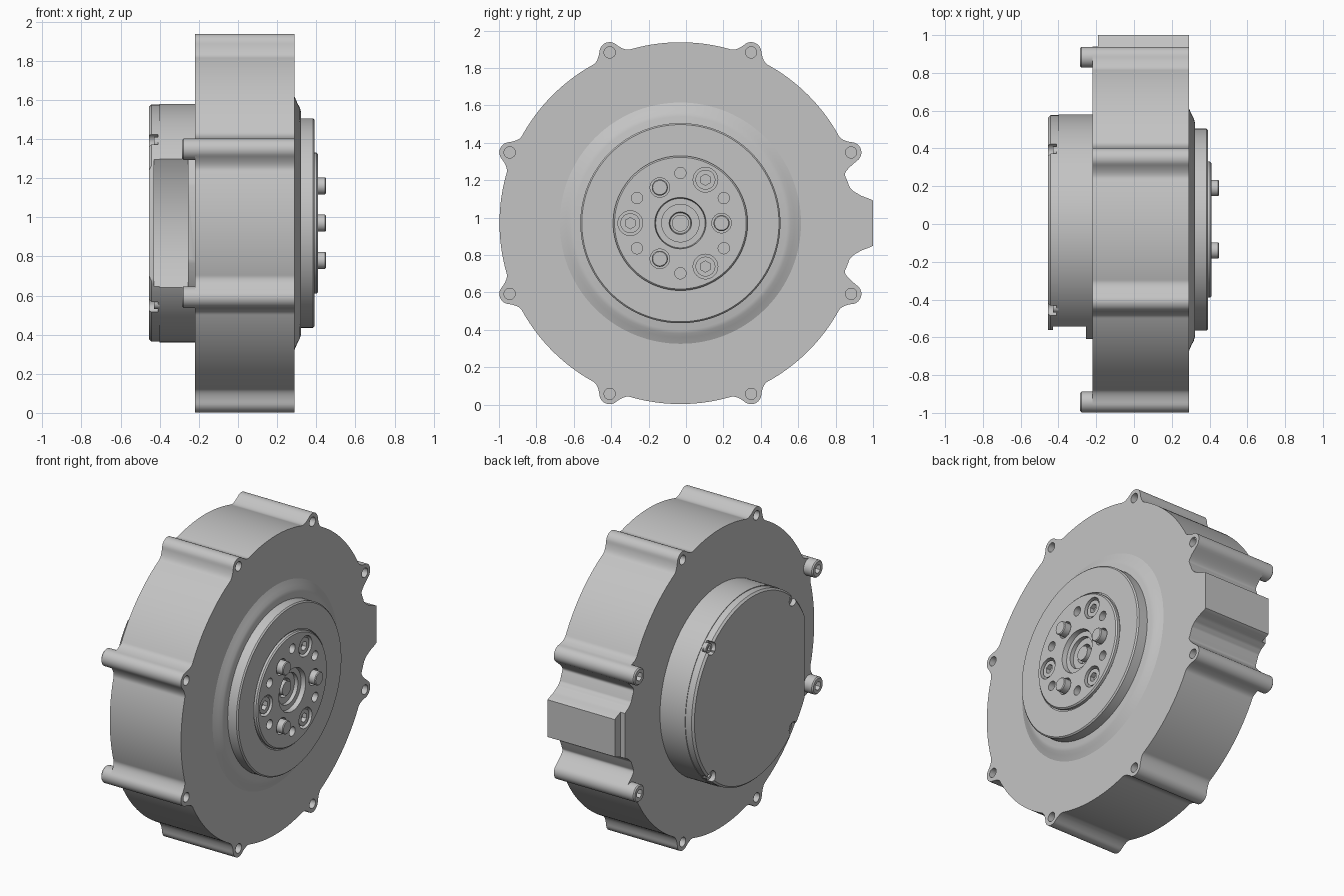
import bpy, bmesh
from math import sin, cos, pi, sqrt, radians
from mathutils import Matrix, Vector

if "Cube" in bpy.data.objects:
    bpy.data.objects.remove(bpy.data.objects["Cube"])

CY, CZ = -0.03, 0.97          # wheel axis position
LUG_R = 0.988                 # lug centre distance from the axis
RIM = 0.967

grey = bpy.data.materials.new("cast_grey")
grey.use_nodes = True
grey.diffuse_color = (0.55, 0.55, 0.55, 1)
grey.node_tree.nodes["Principled BSDF"].inputs["Base Color"].default_value = (0.55, 0.55, 0.55, 1)
parts = []


def add(name, bm, part=True):
    bmesh.ops.remove_doubles(bm, verts=bm.verts, dist=1e-5)
    bmesh.ops.recalc_face_normals(bm, faces=bm.faces)
    me = bpy.data.meshes.new(name)
    bm.to_mesh(me)
    bm.free()
    me.materials.append(grey)
    ob = bpy.data.objects.new(name, me)
    bpy.context.collection.objects.link(ob)
    if part:
        parts.append(ob)
    return ob


def lathe(name, profile, y=0.0, z=0.0, segs=128, part=True):
    """Turn an (x, radius) profile around an x-parallel axis offset from the wheel axis."""
    bm = bmesh.new()
    vs = [bm.verts.new((x, CY + y, CZ + z + r)) for x, r in profile]
    es = [bm.edges.new(p) for p in zip(vs, vs[1:])]
    bmesh.ops.spin(bm, geom=vs + es, cent=(0, CY + y, CZ + z), axis=(1, 0, 0),
                   angle=2 * pi, steps=segs)
    return add(name, bm, part)


def rod(name, x0, x1, r, y=0.0, z=0.0, segs=32, part=True):
    return lathe(name, [(x0, 0), (x0, r), (x1, r), (x1, 0)], y, z, segs, part)


def hole(x0, x1, r, y, z, segs=32):
    return rod("cutter", x0, x1, r, y, z, segs, False)


def block(x0, x1, y0, y1, z0, z1):
    bm = bmesh.new()
    size = Vector((x1 - x0, y1 - y0, z1 - z0))
    mid = Vector((x0 + x1, y0 + y1, z0 + z1)) / 2 + Vector((0, CY, CZ))
    bmesh.ops.create_cube(bm, size=1, matrix=Matrix.Translation(mid) @ Matrix.Diagonal((*size, 1)))
    return add("cutter", bm, False)


def cut(ob, *cutters):
    bpy.context.view_layer.objects.active = ob
    for c in cutters:
        c.hide_render = True
        m = ob.modifiers.new("cut", "BOOLEAN")
        m.operation, m.solver, m.object = "DIFFERENCE", "EXACT", c
        bpy.ops.object.modifier_apply(modifier=m.name)
        bpy.data.objects.remove(c)


def ring(n, r, start):
    return [(r * cos(radians(start) + i * 2 * pi / n), r * sin(radians(start) + i * 2 * pi / n))
            for i in range(n)]


# Outline of the drum: circle, connector bump on one side, filleted lugs
BUMP = [(0.118, 1.037), (0.15, 0.978), (0.18, 0.943), (0.21, 0.925), (0.29, 0.915),
        (0.345, 0.92), (0.46, RIM)]


def base_radius(a):
    a = abs(a)
    if a <= BUMP[0][0]:
        return 1.03 / cos(a)
    for (a0, r0), (a1, r1) in zip(BUMP, BUMP[1:]):
        if a <= a1:
            return r0 + (r1 - r0) * (a - a0) / (a1 - a0)
    return RIM


def outline(a):
    r = base_radius(a)
    d = (a % (pi / 4)) - pi / 8
    s = LUG_R * abs(sin(d))
    if s < 0.05:
        return LUG_R * cos(d) + sqrt(0.055 ** 2 - s * s)
    if s < 0.11:
        return r + (1.01 - r) * ((0.11 - s) / 0.06) ** 2
    return r


bm = bmesh.new()
N = 1080
angles = [(i / N * 2 - 1) * pi for i in range(N)]
face = bm.faces.new([bm.verts.new((-0.22, CY + outline(a) * cos(a), CZ + outline(a) * sin(a)))
                     for a in angles])
new = bmesh.ops.extrude_face_region(bm, geom=[face])["geom"]
bmesh.ops.translate(bm, vec=(0.51, 0, 0), verts=[v for v in new if isinstance(v, bmesh.types.BMVert)])
drum = add("drum_housing", bm)

# Lug bores, bump end step, and four socket screws on the back
cut(drum, block(-0.3, -0.19, 0.97, 1.2, -0.2, 0.2))
for y, z in ring(8, LUG_R, 22.5):
    cut(drum, hole(0.2, 0.4, 0.03, y, z))
    if abs(y) > abs(z):
        screw = lathe("lug_screw", [(-0.21, 0), (-0.21, 0.055), (-0.278, 0.055),
                                    (-0.285, 0.048), (-0.285, 0)], y, z, 32)
        cut(screw, hole(-0.3, -0.25, 0.028, y, z, 6))
    else:
        cut(drum, hole(-0.3, -0.12, 0.03, y, z))

# Front boss and stepped output hub
lathe("front_boss", [(0.27, 0), (0.27, 0.65), (0.29, 0.645), (0.305, 0.61), (0.316, 0.59),
                     (0.322, 0.57), (0.322, 0)])
hub = lathe("output_hub", [(0.3, 0), (0.3, 0.535), (0.384, 0.535), (0.392, 0.527), (0.392, 0.368),
                           (0.386, 0.368), (0.386, 0.36), (0.402, 0.36), (0.41, 0.352),
                           (0.41, 0.137), (0.38, 0.132), (0.38, 0.1), (0.355, 0.1),
                           (0.355, 0.06), (0.33, 0.055), (0.33, 0)])
rod("shaft_end", 0.32, 0.37, 0.045)

for y, z in ring(3, 0.22, 0):
    cut(hub, hole(0.38, 0.5, 0.052, y, z))
    lathe("hub_pin", [(0.37, 0), (0.37, 0.043), (0.445, 0.043), (0.45, 0.038), (0.45, 0)], y, z, 32)
for y, z in ring(3, 0.268, 60):
    cut(hub, hole(0.35, 0.5, 0.066, y, z))
    screw = rod("hub_screw", 0.34, 0.4, 0.053, y, z)
    cut(screw, hole(0.37, 0.45, 0.03, y, z, 6))
for y, z in ring(6, 0.268, 30):
    cut(hub, hole(0.35, 0.5, 0.03, y, z))

# Rear cover with a hollowed side, thin lip and four screw notches
cover = lathe("rear_cover", [(-0.2, 0), (-0.2, 0.61), (-0.4, 0.61), (-0.4, 0.606),
                             (-0.443, 0.606), (-0.455, 0.594), (-0.455, 0)])
cut(cover,
    hole(-0.43, -0.255, 0.7, -1.132, 0, 160),
    block(-0.5, -0.425, -0.8, -0.53, -0.5, 0.5),
    block(-0.26, -0.221, -0.8, -0.58, -0.5, 0.5))
for y, z in ring(4, 0.588, 45):
    cut(cover, hole(-0.5, -0.41, 0.04, y, z))
    screw = rod("cover_screw", -0.4, -0.43, 0.03, y * 0.985, z * 0.985, 24)
    cut(screw, hole(-0.45, -0.418, 0.016, y * 0.985, z * 0.985, 6))

# Smooth round walls, keep edges crisp
bpy.ops.object.select_all(action="DESELECT")
for ob in parts:
    ob.select_set(True)
bpy.context.view_layer.objects.active = drum
bpy.ops.object.shade_smooth_by_angle(angle=radians(30))
